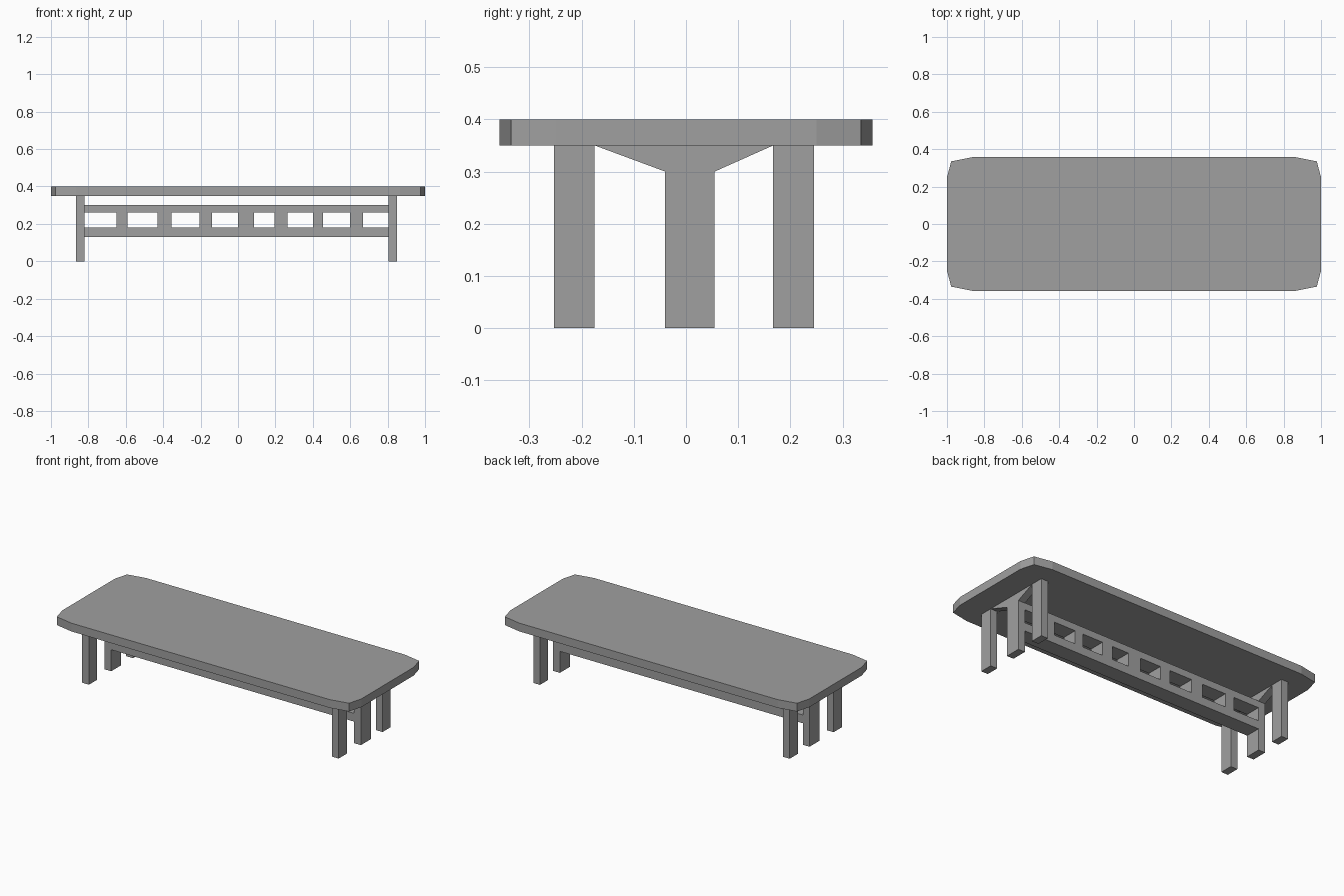
import bpy
import bmesh
from mathutils import Vector

if "Cube" in bpy.data.objects:
    bpy.data.objects.remove(bpy.data.objects["Cube"], do_unlink=True)

GREY = (0.35, 0.35, 0.35, 1)
grey = bpy.data.materials.new("matte grey")
grey.use_nodes = True
grey.diffuse_color = GREY
grey.node_tree.nodes["Principled BSDF"].inputs["Base Color"].default_value = GREY


def extrude_profile(name, points, direction):
    """Extrude a flat outline along a direction into a solid part."""
    bm = bmesh.new()
    face = bm.faces.new([bm.verts.new(p) for p in points])
    result = bmesh.ops.extrude_face_region(bm, geom=[face], use_keep_orig=True)
    moved = [v for v in result["geom"] if isinstance(v, bmesh.types.BMVert)]
    bmesh.ops.translate(bm, verts=moved, vec=Vector(direction))
    bmesh.ops.recalc_face_normals(bm, faces=bm.faces)
    mesh = bpy.data.meshes.new(name)
    bm.to_mesh(mesh)
    bm.free()
    mesh.materials.append(grey)
    obj = bpy.data.objects.new(name, mesh)
    bpy.context.collection.objects.link(obj)
    return obj


def box(name, x, y, z):
    outline = [(x[0], y[0], z[0]), (x[1], y[0], z[0]),
               (x[1], y[1], z[0]), (x[0], y[1], z[0])]
    return extrude_profile(name, outline, (0, 0, z[1] - z[0]))


# Tabletop with faceted corners
TOP_BOTTOM, TOP_HEIGHT = 0.35, 0.4
corner = [(1, 0.25), (0.977, 0.335), (0.865, 0.357)]
outline = []
for sx, sy in ((1, 1), (-1, 1), (-1, -1), (1, -1)):
    part = corner if sx * sy > 0 else corner[::-1]
    outline += [(sx * x, sy * y, TOP_BOTTOM) for x, y in part]
extrude_profile("tabletop", outline, (0, 0, TOP_HEIGHT - TOP_BOTTOM))

# Leg groups: two outer legs and a flared centre leg at each end
MID_Y = (-0.04, 0.055)
FRONT_Y, BACK_Y = (-0.253, -0.175), (0.167, 0.245)
flare = [(MID_Y[0], 0), (MID_Y[1], 0), (MID_Y[1], 0.3),
         (BACK_Y[0], TOP_BOTTOM), (FRONT_Y[1], TOP_BOTTOM), (MID_Y[0], 0.3)]
for side, x in (("right", (-0.865, -0.82)), ("left", (0.805, 0.85))):
    box("front_leg_" + side, x, FRONT_Y, (0, TOP_BOTTOM))
    box("back_leg_" + side, x, BACK_Y, (0, TOP_BOTTOM))
    extrude_profile("centre_leg_" + side, [(x[0], y, z) for y, z in flare],
                    (x[1] - x[0], 0, 0))

# Stretcher: two long rails joined by short posts
SPAN = (-0.82, 0.805)
box("lower_rail", SPAN, MID_Y, (0.13, 0.18))
box("upper_rail", SPAN, MID_Y, (0.26, 0.302))
posts = [(-0.65, -0.59), (-0.43, -0.355), (-0.205, -0.138), (0, 0.085),
         (0.195, 0.265), (0.402, 0.455), (0.6, 0.668)]
for i, x in enumerate(posts):
    box(f"stretcher_post_{i + 1}", x, MID_Y, (0.18, 0.26))
